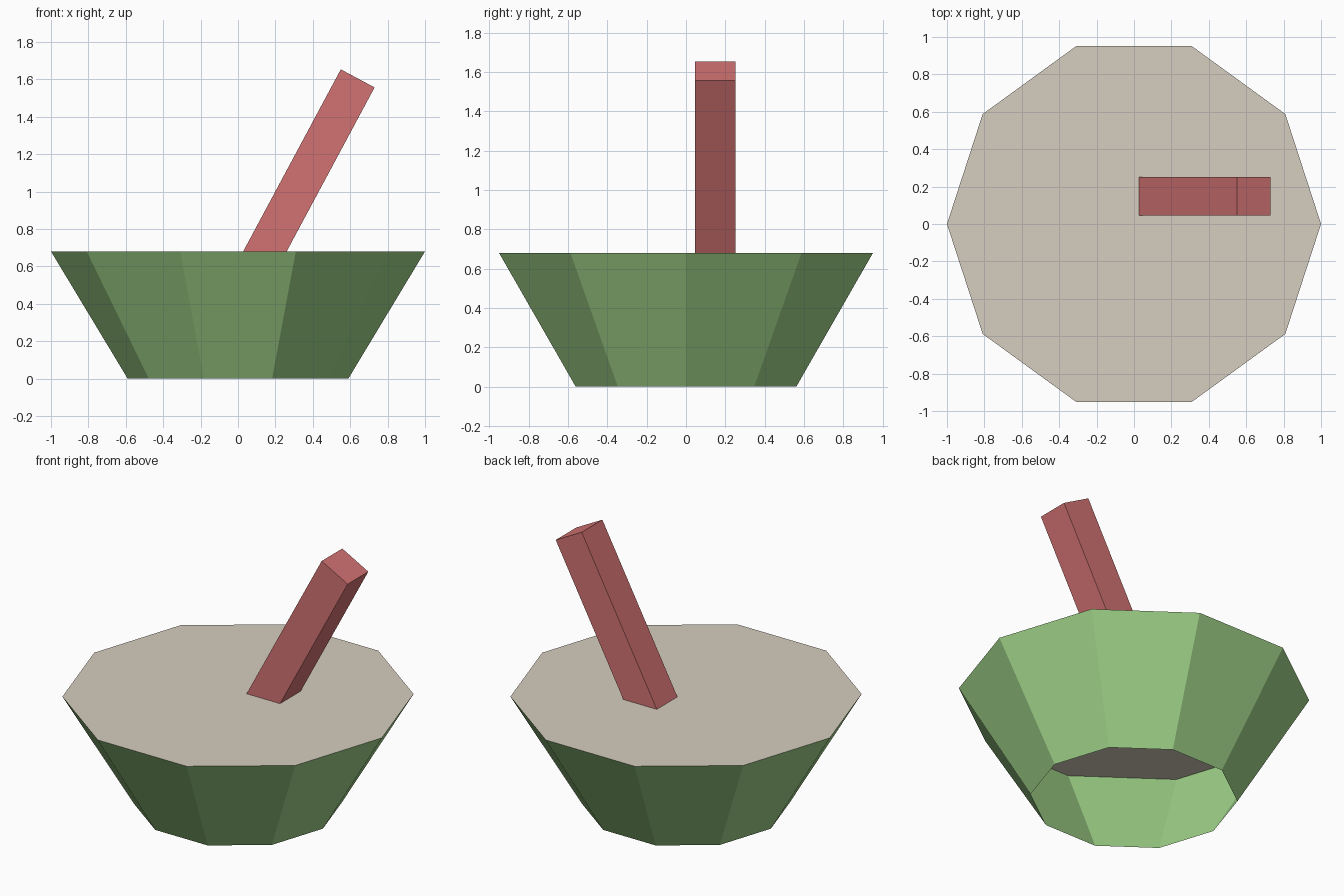
import bpy
import bmesh
from math import radians
from mathutils import Matrix, Vector

cube = bpy.data.objects.get("Cube")
if cube:
    bpy.data.objects.remove(cube, do_unlink=True)

SIDES = 10
RIM_Z = 0.68


def material(name, rgb):
    mat = bpy.data.materials.new(name)
    mat.use_nodes = True
    color = (*rgb, 1.0)
    mat.diffuse_color = color
    mat.node_tree.nodes["Principled BSDF"].inputs["Base Color"].default_value = color
    return mat


def add_object(name, bm, mat):
    mesh = bpy.data.meshes.new(name)
    bm.to_mesh(mesh)
    bm.free()
    mesh.materials.append(mat)
    obj = bpy.data.objects.new(name, mesh)
    bpy.context.collection.objects.link(obj)
    return obj


green = material("leaf green", (0.35, 0.65, 0.25))
beige = material("warm beige", (0.67, 0.61, 0.52))
red = material("soft red", (0.65, 0.17, 0.17))

# Corners of the ten-sided shapes lie on the x axis
turn = Matrix.Rotation(radians(90), 4, "Z")

# Flared wall, open underneath
bm = bmesh.new()
bmesh.ops.create_cone(bm, cap_ends=False, segments=SIDES, radius1=0.59, radius2=1.0,
                      depth=RIM_Z, matrix=Matrix.Translation((0, 0, RIM_Z / 2)) @ turn)
add_object("bowl_wall", bm, green)

# Flat filling level with the rim
bm = bmesh.new()
bmesh.ops.create_circle(bm, cap_ends=True, segments=SIDES, radius=1.0,
                        matrix=Matrix.Translation((0, 0, RIM_Z)) @ turn)
add_object("filling", bm, beige)

# Square stick leaning towards +x, its foot just below the filling
LENGTH = 1.14
tilt = Matrix.Rotation(radians(28.2), 4, "Y")
top = Vector((0.64, 0.148, 1.605))
middle = top - tilt @ Vector((0, 0, LENGTH / 2))
bm = bmesh.new()
bmesh.ops.create_cube(bm, size=1.0, matrix=Matrix.Translation(middle) @ tilt
                      @ Matrix.Diagonal((0.205, 0.205, LENGTH, 1)))
add_object("stick", bm, red)
